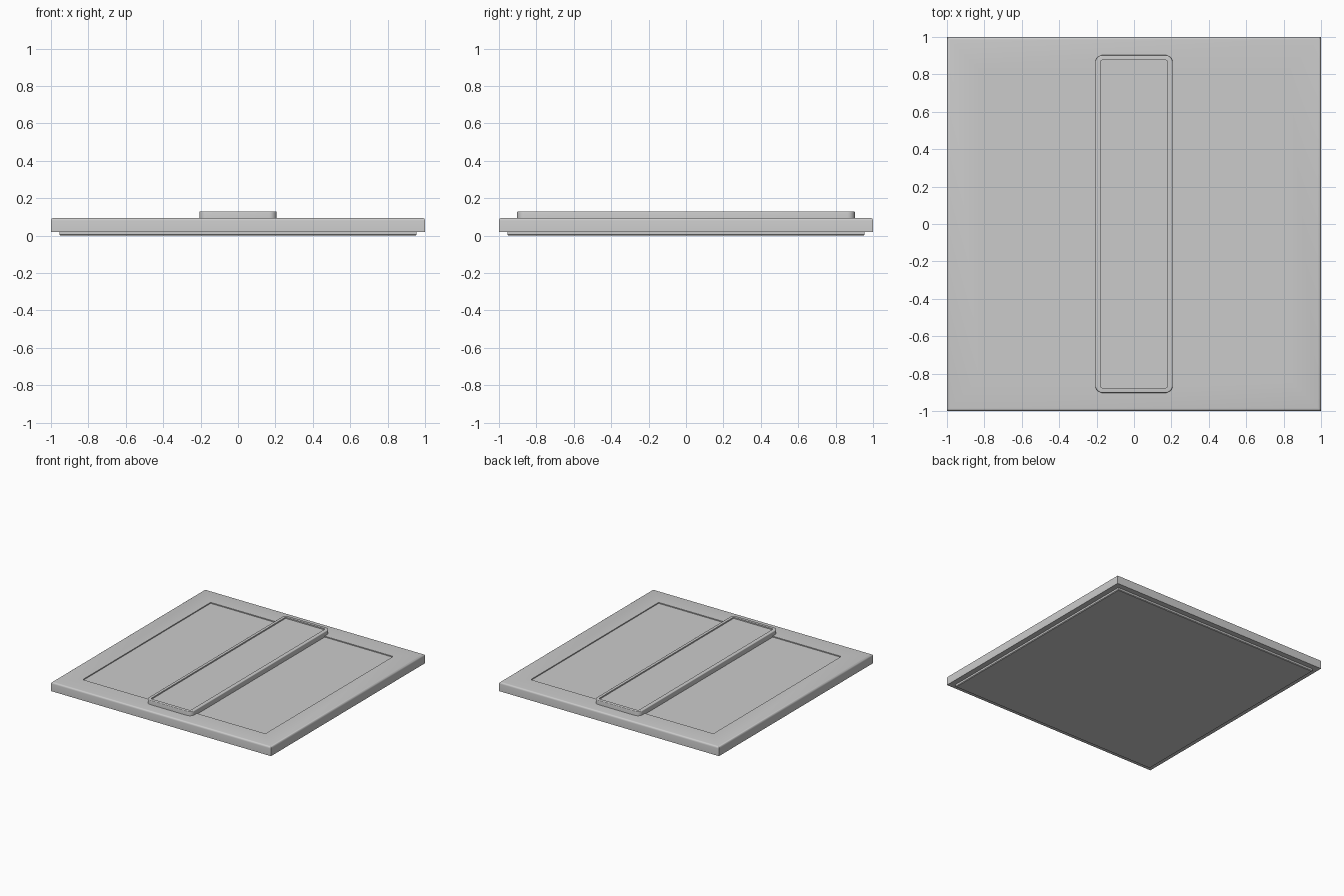
import bpy, bmesh, math

if "Cube" in bpy.data.objects:
    bpy.data.objects.remove(bpy.data.objects["Cube"])

grey = bpy.data.materials.new("light grey")
grey.diffuse_color = (0.6, 0.6, 0.6, 1)
grey.use_nodes = True
grey.node_tree.nodes["Principled BSDF"].inputs["Base Color"].default_value = grey.diffuse_color


def outline(hx, hy, r, steps=6):
    """Counter-clockwise rectangle outline, with rounded corners when r > 0."""
    pts = []
    for i, (sx, sy) in enumerate([(1, 1), (-1, 1), (-1, -1), (1, -1)]):
        if r <= 0:
            pts.append((sx * hx, sy * hy))
            continue
        for k in range(steps + 1):
            a = math.pi / 2 * (i + k / steps)
            pts.append((sx * (hx - r) + r * math.cos(a),
                        sy * (hy - r) + r * math.sin(a)))
    return pts


def stack(name, hx, hy, r, profile):
    """Closed solid from outlines given as (inset, z), bottom to top."""
    bm = bmesh.new()
    rings = []
    for inset, z in profile:
        pts = outline(hx - inset, hy - inset, max(r - inset, 0.012) if r else 0)
        rings.append([bm.verts.new((x, y, z)) for x, y in pts])
    for a, b in zip(rings, rings[1:]):
        n = len(a)
        for i in range(n):
            j = (i + 1) % n
            bm.faces.new((a[i], a[j], b[j], b[i]))
    bm.faces.new(rings[0][::-1])
    bm.faces.new(rings[-1])
    me = bpy.data.meshes.new(name)
    bm.to_mesh(me)
    bm.free()
    me.materials.append(grey)
    ob = bpy.data.objects.new(name, me)
    bpy.context.collection.objects.link(ob)
    bpy.ops.object.select_all(action='DESELECT')
    ob.select_set(True)
    bpy.context.view_layer.objects.active = ob
    bpy.ops.object.shade_smooth_by_angle(angle=math.radians(35))
    return ob


def rounded_edge(r, top, steps=4):
    """Quarter-round profile from the side wall onto the top."""
    return [(r - r * math.cos(a), top - r + r * math.sin(a))
            for a in (math.pi / 2 * k / steps for k in range(steps + 1))]


# Square slab: rounded upper edge, flat border, shallow sunken panel
stack("slab", 1, 1, 0,
      [(0, 0.02)] + rounded_edge(0.015, 0.095) + [(0.17, 0.095), (0.17, 0.087)])

# Thin plate under the slab
stack("base_plate", 0.955, 0.955, 0, [(0.005, 0), (0, 0.005), (0, 0.022)])

# Long raised tray with a rim and a sunken top
stack("raised_tray", 0.207, 0.903, 0.04,
      [(0, 0.08)] + rounded_edge(0.006, 0.13) + [(0.027, 0.13), (0.027, 0.12)])
